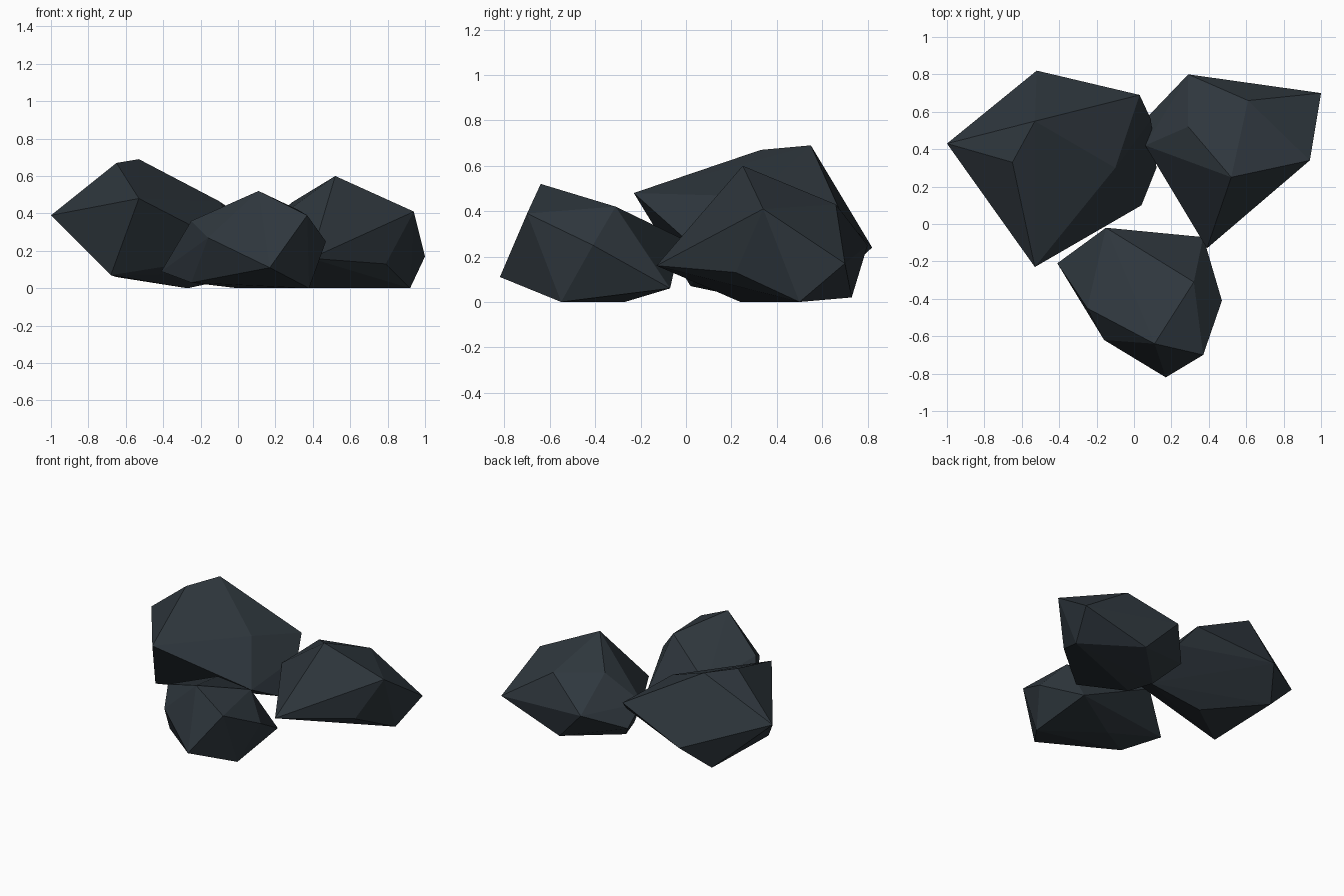
import bpy
import bmesh

# Dark slate stone
slate = bpy.data.materials.new("dark_slate")
slate.diffuse_color = (0.028, 0.038, 0.047, 1.0)


def rock(name, corners):
    """Faceted boulder: the convex hull of a few corner points."""
    bm = bmesh.new()
    for c in corners:
        bm.verts.new(c)
    hull = bmesh.ops.convex_hull(bm, input=bm.verts[:])
    loose = {g for g in hull["geom_interior"] + hull["geom_unused"]
             if isinstance(g, bmesh.types.BMVert)}
    bmesh.ops.delete(bm, geom=list(loose), context="VERTS")
    bmesh.ops.recalc_face_normals(bm, faces=bm.faces[:])
    mesh = bpy.data.meshes.new(name)
    bm.to_mesh(mesh)
    bm.free()
    mesh.materials.append(slate)
    obj = bpy.data.objects.new(name, mesh)
    bpy.context.collection.objects.link(obj)
    return obj


# Large boulder, back left
rock("large_rock", [
    (-0.65, 0.33, 0.67), (-0.53, 0.55, 0.69), (-0.10, 0.30, 0.465),   # crown
    (-1.00, 0.43, 0.39), (-0.52, 0.82, 0.24), (0.03, 0.69, 0.375),    # girdle
    (0.09, 0.56, 0.27), (0.04, 0.10, 0.185), (-0.53, -0.23, 0.48),
    (-0.68, 0.02, 0.07), (-0.65, 0.63, 0.06), (-0.27, 0.35, 0.0),     # underside
    (0.12, 0.30, 0.085),
])

# Medium boulder, back right
rock("medium_rock", [
    (0.52, 0.25, 0.60), (0.29, 0.52, 0.46), (0.61, 0.66, 0.43),       # crown
    (0.94, 0.34, 0.41), (1.00, 0.70, 0.17), (0.29, 0.80, 0.25),       # girdle
    (0.07, 0.57, 0.13), (0.06, 0.42, 0.265), (0.39, -0.13, 0.16),
    (0.79, 0.22, 0.13), (0.92, 0.50, 0.0), (0.51, 0.73, 0.02),        # underside
    (0.25, 0.24, 0.0), (0.19, 0.42, 0.0),
])

# Small boulder, front
rock("small_rock", [
    (0.11, -0.64, 0.52), (0.32, -0.31, 0.42), (-0.25, -0.45, 0.36),   # crown
    (0.37, -0.70, 0.39), (0.47, -0.41, 0.25), (-0.15, -0.02, 0.28),   # girdle
    (-0.16, -0.62, 0.27), (-0.41, -0.21, 0.09), (0.17, -0.82, 0.11),
    (0.37, -0.07, 0.06), (0.38, -0.55, 0.0), (-0.25, -0.43, 0.03),    # underside
    (0.0, -0.27, 0.0),
])
